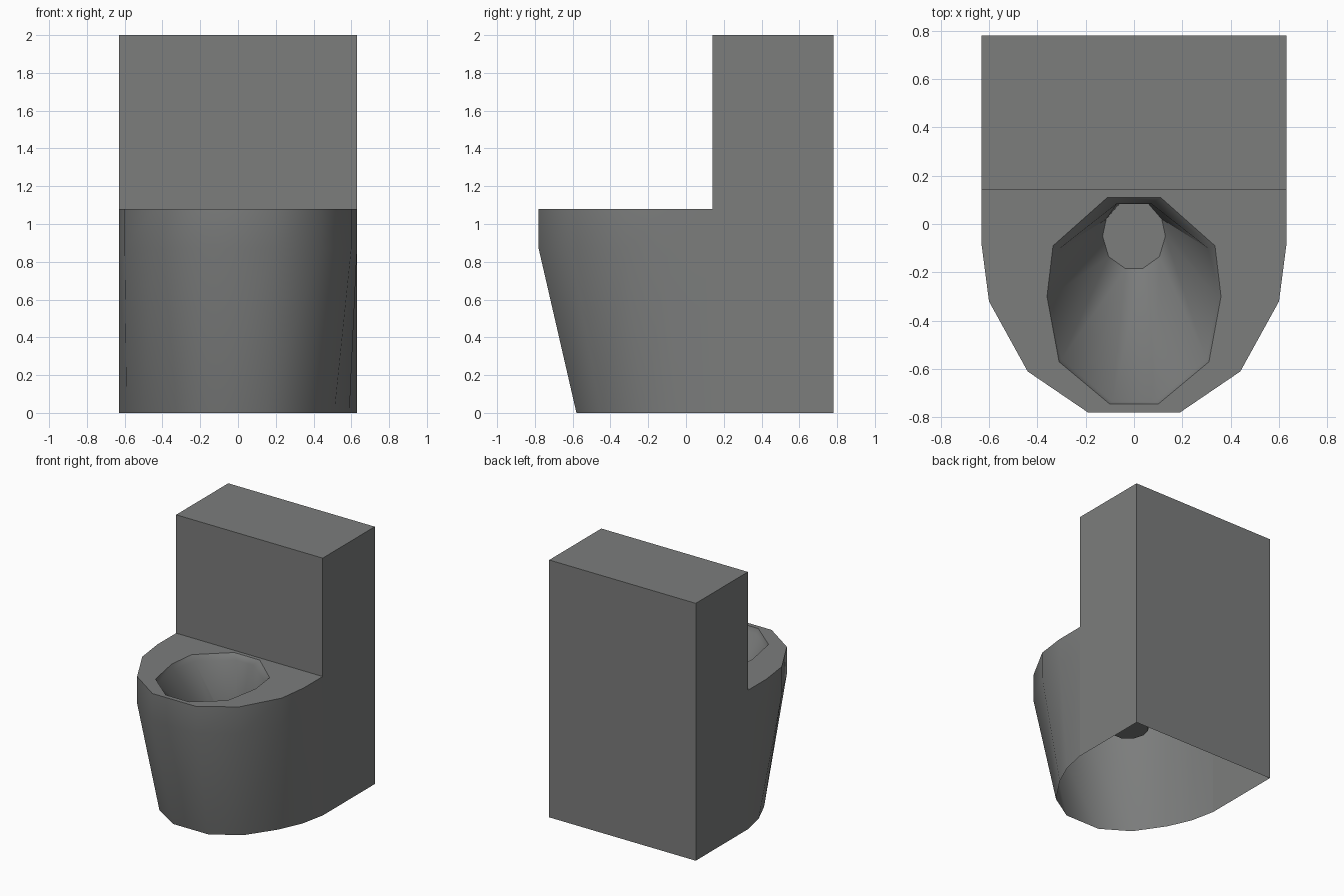
import bpy, bmesh, math

if "Cube" in bpy.data.objects:
    bpy.data.objects.remove(bpy.data.objects["Cube"])

grey = bpy.data.materials.new("steel_grey")
grey.diffuse_color = (0.2, 0.205, 0.203, 1)
grey.use_nodes = True
grey.node_tree.nodes["Principled BSDF"].inputs["Base Color"].default_value = grey.diffuse_color


def ring(half, z):
    """Mirror a right-hand outline (back to front) into a full outline."""
    return [(-x, y, z) for x, y in half] + [(x, y, z) for x, y in reversed(half)]


def loft(name, rings, closed, cap=False):
    bm = bmesh.new()
    loops = [[bm.verts.new(p) for p in r] for r in rings]
    n = len(loops[0])
    for lo, hi in zip(loops, loops[1:]):
        for i in range(n if closed else n - 1):
            j = (i + 1) % n
            bm.faces.new((lo[i], lo[j], hi[j], hi[i]))
    if cap:
        bm.faces.new(loops[-1])
    return finish(name, bm)


def finish(name, bm):
    me = bpy.data.meshes.new(name)
    bm.to_mesh(me)
    bm.free()
    me.materials.append(grey)
    ob = bpy.data.objects.new(name, me)
    bpy.context.collection.objects.link(ob)
    bpy.ops.object.select_all(action='DESELECT')
    ob.select_set(True)
    bpy.context.view_layer.objects.active = ob
    bpy.ops.object.shade_smooth_by_angle(angle=math.radians(40))
    return ob


# Outlines, right half from back to front
foot = [(.63, .14), (.59, -.05), (.51, -.23), (.36, -.45), (.15, -.58)]
deck = [(.63, .14), (.63, -.09), (.60, -.32), (.44, -.61), (.19, -.78)]
rim = [(.11, .11), (.335, -.09), (.36, -.30), (.31, -.57), (.10, -.745)]
lip = [(.07, .085), (.305, -.10), (.345, -.30), (.30, -.56), (.09, -.735)]
drain = [(.06, .083), (.115, .02), (.13, -.05), (.105, -.135), (.035, -.185)]

# Pedestal: tapered front shell, open underneath
loft("pedestal", [ring(foot, 0), ring(deck, .87), ring(deck, 1.08)], False)

# Seat deck running into the rim, bowl and bowl floor
loft("seat_and_bowl", [ring(deck, 1.08), ring(rim, 1.08), ring(lip, 1.04),
                       ring(drain, .54)], True, cap=True)

# Tank: tall back block, open underneath, front wall only above the deck
bm = bmesh.new()
W, F, B, S, T = .63, .14, .78, 1.08, 2.0
for quad in (
    [(-W, F, S), (W, F, S), (W, F, T), (-W, F, T)],
    [(W, B, 0), (-W, B, 0), (-W, B, T), (W, B, T)],
    [(-W, F, T), (W, F, T), (W, B, T), (-W, B, T)],
    [(W, F, 0), (W, B, 0), (W, B, T), (W, F, T), (W, F, S)],
    [(-W, B, 0), (-W, F, 0), (-W, F, S), (-W, F, T), (-W, B, T)],
):
    bm.faces.new([bm.verts.new(p) for p in quad])
bmesh.ops.remove_doubles(bm, verts=bm.verts[:], dist=1e-4)
finish("tank", bm)
